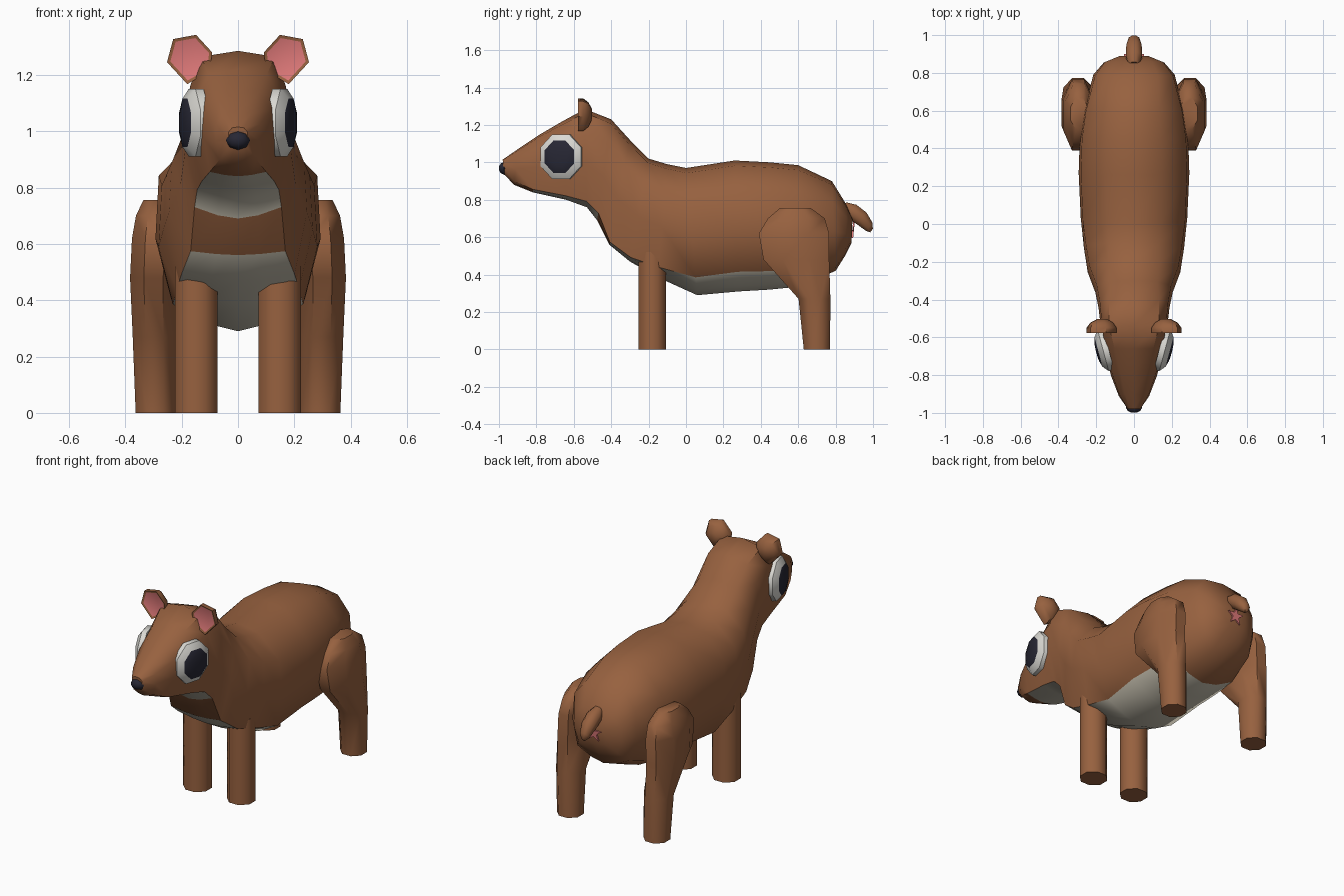
import bpy, bmesh, math
from mathutils import Vector

if "Cube" in bpy.data.objects:
    bpy.data.objects.remove(bpy.data.objects["Cube"], do_unlink=True)


def material(name, rgb):
    m = bpy.data.materials.new(name)
    m.use_nodes = True
    col = (*rgb, 1)
    m.diffuse_color = col
    b = m.node_tree.nodes["Principled BSDF"]
    b.inputs["Base Color"].default_value = col
    b.inputs["Roughness"].default_value = 0.8
    return m


brown = material("brown fur", (0.31, 0.12, 0.05))
cream = material("cream fur", (0.58, 0.54, 0.44))
white = material("eye white", (0.70, 0.69, 0.65))
dark = material("dark", (0.02, 0.02, 0.034))
pink = material("pink skin", (0.73, 0.19, 0.19))


def loft(name, rings, mats, rule=None, mirror=False, angle=50):
    """Skin equal-length rings and cap both ends; rule(ring, side) gives the material."""
    bm = bmesh.new()
    vs = [[bm.verts.new(p) for p in r] for r in rings]
    n = len(rings[0])
    for i in range(len(vs) - 1):
        for j in range(n):
            k = (j + 1) % n
            f = bm.faces.new((vs[i][j], vs[i][k], vs[i + 1][k], vs[i + 1][j]))
            f.material_index = rule(i, j) if rule else 0
    for r, i in ((vs[0], -1), (vs[-1], len(vs) - 1)):
        f = bm.faces.new(r)
        f.material_index = rule(i, 0) if rule else 0
    bmesh.ops.recalc_face_normals(bm, faces=bm.faces)
    me = bpy.data.meshes.new(name)
    bm.to_mesh(me)
    bm.free()
    ob = bpy.data.objects.new(name, me)
    bpy.context.collection.objects.link(ob)
    for m in mats:
        me.materials.append(m)
    bpy.ops.object.select_all(action='DESELECT')
    ob.select_set(True)
    bpy.context.view_layer.objects.active = ob
    bpy.ops.object.shade_smooth_by_angle(angle=math.radians(angle))
    if mirror:
        ob.modifiers.new("Mirror", 'MIRROR')
    return ob


def oval(c, u, v, n=8, turn=0.5):
    """Ring of n points around c spanned by the axes u and v."""
    c, u, v = Vector(c), Vector(u), Vector(v)
    return [c + u * math.cos(a) + v * math.sin(a)
            for a in (2 * math.pi * (k + turn) / n for k in range(n))]


# Body and head: top y, top z, bottom y, bottom z, half width, crown width, belly edge
stations = [
    (-.98, 1.015, -.975, .94, .035, .6, -.75),
    (-.90, 1.07, -.92, .88, .08, .6, -.8),
    (-.78, 1.15, -.82, .84, .122, .6, -.9),
    (-.66, 1.22, -.64, .80, .158, .65, -.9),
    (-.54, 1.285, -.53, .76, .177, .75, -.88),
    (-.40, 1.23, -.475, .69, .188, .7, -.85),
    (-.30, 1.12, -.41, .56, .205, .6, -.95),
    (-.20, 1.02, -.30, .47, .245, .55, -.92),
    (-.10, .99, -.15, .385, .265, .5, -.82),
    (0, .97, .06, .29, .282, .5, -.72),
    (.26, 1.01, .28, .31, .293, .5, -.7),
    (.45, 1.0, .45, .32, .287, .5, -.71),
    (.60, .985, .60, .335, .265, .5, -.74),
    (.78, .90, .80, .42, .215, .6, -.75),
    (.86, .77, .85, .50, .16, .6, -.75),
    (.89, .70, .885, .57, .08, .6, -.75),
]


def body_ring(ty, tz, by, bz, w, crown, belly):
    half = [(0, 1), (crown, .92), (.96, .52), (1, -.12), (.82, belly),
            (.38, -1 + (1 + belly) * .28), (0, -1)]
    pts = half + [(-x, h) for x, h in half[-2:0:-1]]
    return [(w * x, (ty + by + h * (ty - by)) / 2, (tz + bz + h * (tz - bz)) / 2)
            for x, h in pts]


def fur_rule(i, j):
    underside = 4 <= j <= 7
    chin, belly = 2 <= i < 5, 6 <= i < 12
    return 1 if underside and (chin or belly) else 0


loft("body", [body_ring(*s) for s in stations], [brown, cream], fur_rule)

# Front legs
loft("front_legs", [oval((.148, -.18, z), (.082, 0, 0), (0, .079, 0))
                    for z in (0, .25, .52)], [brown], mirror=True)

# Hind legs: z, centre x, centre y, radius x, radius y
hind = [(0, .293, .70, .076, .076), (.27, .297, .687, .083, .092),
        (.48, .30, .59, .09, .19), (.62, .295, .577, .088, .203),
        (.70, .29, .59, .078, .165), (.755, .29, .585, .05, .09)]
loft("hind_legs", [oval((x, y, z), (rx, 0, 0), (0, ry, 0)) for z, x, y, rx, ry in hind],
     [brown], mirror=True)

# Eyes: shallow domes, white rim around a dark centre
out = Vector((.965, -.26, 0))
side = Vector((.26, .965, 0))
eye_c = Vector((.163, -.67, 1.03))
eye = [(.122, -.03), (.122, 0), (.088, .026), (.05, .036), (.015, .038)]
loft("eyes", [oval(eye_c + out * h, side * r, (0, 0, r * 1.06)) for r, h in eye],
     [white, dark], lambda i, j: 1 if i >= 2 else 0, mirror=True)

# Ears: flat pink front, rounded brown back
outline = [(.252, 1.245), (.23, 1.327), (.149, 1.342), (.092, 1.28), (.10, 1.213), (.18, 1.167)]


def ear_ring(s, y, cx=.168, cz=1.26):
    return [(cx + (x - cx) * s, y, cz + (z - cz) * s) for x, z in outline]


loft("ears", [ear_ring(.86, -.572), ear_ring(1, -.577), ear_ring(1, -.55),
              ear_ring(.75, -.522), ear_ring(.3, -.502)],
     [pink, brown], lambda i, j: 0 if i < 0 else 1, mirror=True)

# Nose
nose = [(-.999, .014), (-.99, .033), (-.972, .043), (-.95, .03)]
loft("nose", [oval((0, y, .968), (r, 0, 0), (0, 0, r * .8), 8, 0) for y, r in nose],
     [dark])

# Tail: y, z, radius along a drooping path
tail = [(.84, .765, .03), (.885, .74, .046), (.94, .70, .044), (.98, .655, .03), (.992, .635, .012)]
loft("tail", [oval((0, y, z), (r, 0, 0), (0, r * .62, r * .78), 8) for y, z, r in tail],
     [brown])

# Small star-shaped pink patch under the tail
star = [((.055 if k % 2 == 0 else .022) * math.sin(math.pi * k / 5),
         (.055 if k % 2 == 0 else .022) * math.cos(math.pi * k / 5)) for k in range(10)]
loft("under_tail_patch", [[(x, y + .1 * z, .64 + z) for x, z in star] for y in (.889, .898)],
     [pink], angle=30)
